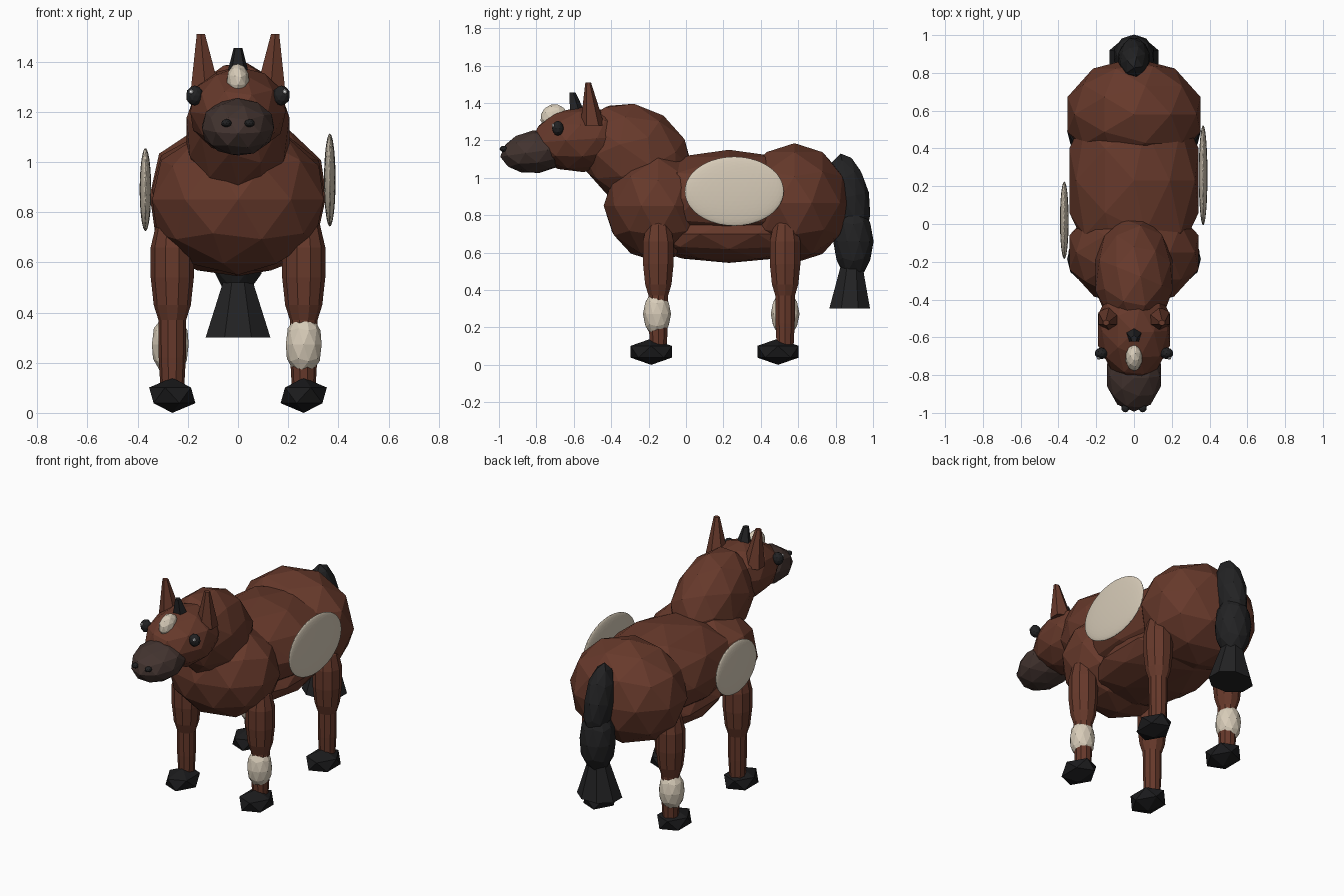
import bpy, bmesh, math
from mathutils import Matrix, Vector

if "Cube" in bpy.data.objects:
    bpy.data.objects.remove(bpy.data.objects["Cube"])


def material(name, rgb):
    m = bpy.data.materials.new(name)
    m.diffuse_color = (*rgb, 1)
    m.use_nodes = True
    m.node_tree.nodes["Principled BSDF"].inputs["Base Color"].default_value = m.diffuse_color
    return m


BROWN = material("chestnut_coat", (0.135, 0.041, 0.024))
MUZZLE = material("dark_muzzle", (0.056, 0.034, 0.029))
BLACK = material("black_hair", (0.016, 0.016, 0.017))
HOOF = material("hoof_black", (0.011, 0.011, 0.012))
CREAM = material("cream_marking", (0.68, 0.60, 0.48))
WHITE = material("eye_glint", (0.85, 0.85, 0.85))


def finish(bm, name, mat):
    bmesh.ops.recalc_face_normals(bm, faces=bm.faces[:])
    me = bpy.data.meshes.new(name)
    bm.to_mesh(me)
    bm.free()
    me.materials.append(mat)
    ob = bpy.data.objects.new(name, me)
    bpy.context.collection.objects.link(ob)
    return ob


def blob(name, loc, size, mat, tilt=0, sub=2, flip=1):
    """Faceted ellipsoid; tilt turns it about x, in degrees."""
    bm = bmesh.new()
    bmesh.ops.create_icosphere(bm, subdivisions=sub, radius=1)
    m = (Matrix.Translation(loc) @ Matrix.Rotation(math.radians(tilt), 4, 'X')
         @ Matrix.Diagonal((size[0] * flip, size[1], size[2], 1)))
    bm.transform(m)
    return finish(bm, name, mat)


def loft(name, rings, mat, sides=8, turn=0):
    """Stack of rings, each (x, y, z, radius_x, radius_y)."""
    bm = bmesh.new()
    loops = []
    for x, y, z, rx, ry in rings:
        loops.append([bm.verts.new((x + rx * math.cos(turn + k * math.tau / sides),
                                    y + ry * math.sin(turn + k * math.tau / sides), z))
                      for k in range(sides)])
    for a, b in zip(loops, loops[1:]):
        for k in range(sides):
            n = (k + 1) % sides
            bm.faces.new((a[k], a[n], b[n], b[k]))
    bm.faces.new(loops[0])
    bm.faces.new(loops[-1])
    return finish(bm, name, mat)


# Body
blob("chest", (0, -0.15, 0.85), (0.36, 0.29, 0.30), BROWN)
blob("barrel", (0, 0.23, 0.89), (0.36, 0.55, 0.26), BROWN)
blob("belly", (0, 0.23, 0.70), (0.31, 0.50, 0.155), BROWN)
blob("hindquarters", (0, 0.58, 0.865), (0.37, 0.30, 0.32), BROWN)

# Neck and head
blob("neck", (0, -0.27, 1.12), (0.215, 0.33, 0.26), BROWN, tilt=-35)
blob("head", (0, -0.56, 1.205), (0.20, 0.27, 0.175), BROWN, tilt=4)
blob("muzzle", (0, -0.80, 1.14), (0.15, 0.195, 0.115), MUZZLE, tilt=8)
blob("blaze", (0, -0.705, 1.325), (0.046, 0.075, 0.068), CREAM, tilt=15)
loft("forelock", [(0, -0.58, 1.33, 0.052, 0.05), (0, -0.608, 1.455, 0.018, 0.018)],
     BLACK, sides=5, turn=math.pi / 2)

# Paired face parts
for s, side in ((1, "left"), (-1, "right")):
    loft("ear_" + side, [(s * 0.13, -0.50, 1.28, 0.068, 0.065),
                         (s * 0.148, -0.523, 1.51, 0.019, 0.015)],
         BROWN, sides=6, turn=math.pi / 6)
    blob("eye_" + side, (s * 0.173, -0.685, 1.265), (0.035, 0.031, 0.04), BLACK)
    blob("eye_glint_" + side, (s * 0.187, -0.71, 1.28), (0.011, 0.009, 0.011), WHITE, sub=1)
    blob("nostril_" + side, (s * 0.046, -0.975, 1.155), (0.021, 0.022, 0.016), BLACK)

# Legs and hooves
LEG = [(0.09, 0.047), (0.22, 0.054), (0.37, 0.055), (0.43, 0.074), (0.54, 0.086),
       (0.66, 0.086), (0.75, 0.065), (0.80, 0.025)]
for s, side in ((1, "left"), (-1, "right")):
    for y, end in ((-0.148, "front"), (0.53, "hind")):
        loft(f"{end}_leg_{side}", [(s * 0.262, y, z, r, r) for z, r in LEG],
             BROWN, sides=10)
        blob(f"{end}_hoof_{side}", (s * 0.262, y - 0.038, 0.07),
             (0.103, 0.13, 0.07), HOOF, sub=1, flip=s)

# Cream socks and flank patches
blob("front_sock_left", (0.262, -0.155, 0.272), (0.075, 0.075, 0.125), CREAM)
blob("hind_sock_right", (-0.270, 0.53, 0.272), (0.077, 0.077, 0.125), CREAM)
blob("flank_patch_left", (0.366, 0.258, 0.928), (0.023, 0.265, 0.185), CREAM, sub=4)
blob("shoulder_patch_right", (-0.369, 0.02, 0.89), (0.023, 0.205, 0.165), CREAM, sub=4)

# Tail
blob("tail_top", (0, 0.875, 0.90), (0.085, 0.105, 0.235), BLACK, tilt=12)
blob("tail_middle", (0, 0.895, 0.66), (0.11, 0.108, 0.20), BLACK)
loft("tail_end", [(0, 0.875, 0.30, 0.14, 0.118), (0, 0.885, 0.52, 0.065, 0.065)],
     BLACK, sides=8, turn=math.pi / 8)
